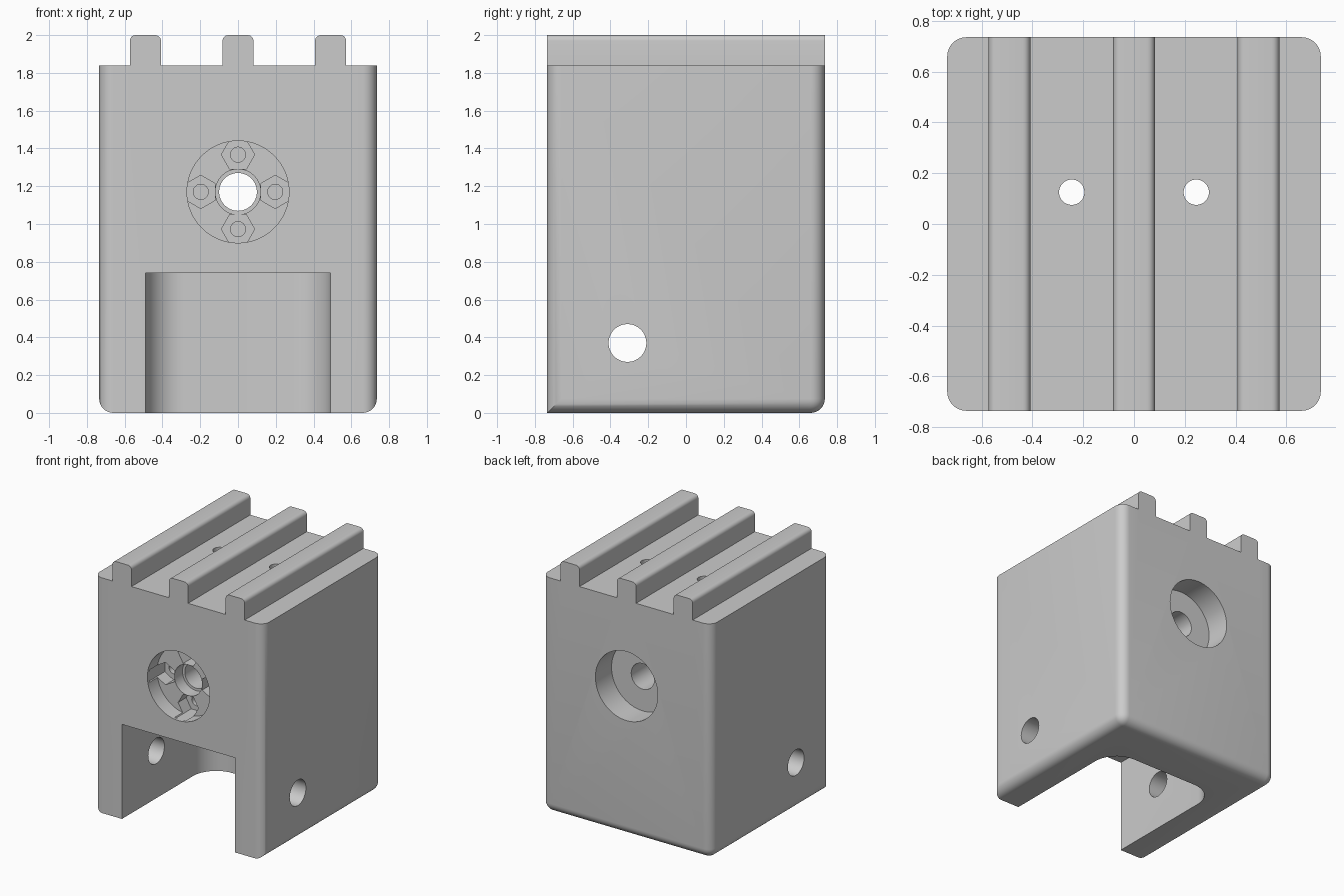
import bpy, bmesh, math
from mathutils import Matrix, Vector

if "Cube" in bpy.data.objects:
    bpy.data.objects.remove(bpy.data.objects["Cube"])

grey = bpy.data.materials.new("light grey")
grey.use_nodes = True
grey.diffuse_color = (0.6, 0.6, 0.6, 1)
grey.node_tree.nodes["Principled BSDF"].inputs["Base Color"].default_value = (0.6, 0.6, 0.6, 1)

HALF = 0.735     # half the body width and depth
DECK = 1.84      # height of the body without the ridges
BORE_Z = 1.17    # height of the main bore


def add_object(name, bm):
    mesh = bpy.data.meshes.new(name)
    bmesh.ops.recalc_face_normals(bm, faces=bm.faces)
    bm.to_mesh(mesh)
    bm.free()
    mesh.materials.append(grey)
    obj = bpy.data.objects.new(name, mesh)
    bpy.context.collection.objects.link(obj)
    return obj


def box(name, low, high, rounded, radius, segments=8):
    """Box whose edges chosen by rounded(midpoint) are filleted."""
    low, high = Vector(low), Vector(high)
    bm = bmesh.new()
    bmesh.ops.create_cube(bm, size=1)
    for v in bm.verts:
        v.co = (low + high) / 2 + Matrix.Diagonal(high - low) @ v.co
    edges = [e for e in bm.edges if rounded((e.verts[0].co + e.verts[1].co) / 2)]
    bmesh.ops.bevel(bm, geom=edges, offset=radius, segments=segments,
                    profile=0.5, affect='EDGES')
    return add_object(name, bm)


def drill(name, axis, start, depth, radius, sides=48, turn=0):
    """Prism or cylinder cutter running from start along the axis."""
    bm = bmesh.new()
    aim = Vector(axis).to_track_quat('Z', 'Y').to_matrix().to_4x4()
    place = (Matrix.Translation(start) @ aim @ Matrix.Rotation(turn, 4, 'Z')
             @ Matrix.Translation((0, 0, depth / 2)))
    bmesh.ops.create_cone(bm, cap_ends=True, segments=sides, radius1=radius,
                          radius2=radius, depth=depth, matrix=place)
    return add_object(name, bm)


def combine(target, other, operation):
    mod = target.modifiers.new(other.name, 'BOOLEAN')
    mod.operation = operation
    mod.solver = 'EXACT'
    mod.object = other
    bpy.context.view_layer.objects.active = target
    bpy.ops.object.modifier_apply(modifier=mod.name)
    bpy.data.objects.remove(other)


# Body: upright corners rounded, bottom rounded except along the front
def body_edge(mid):
    upright = abs(mid.z - DECK / 2) < 0.01
    return upright or (mid.z < 0.01 and mid.y > -HALF + 0.01)


body = box("mount_body", (-HALF, -HALF, 0), (HALF, HALF, DECK), body_edge, 0.075)

# Three ridges along the top
for x in (-0.49, 0, 0.49):
    ridge = box("top_ridge", (x - 0.082, -HALF, DECK - 0.05), (x + 0.082, HALF, 2),
                lambda m: m.z > 1.99 and abs(m.y) < 0.01, 0.03, 5)
    combine(body, ridge, 'UNION')

# Slot open to the front and the bottom, round at its inner corners
slot = box("slot_cutter", (-0.49, -1, -0.2), (0.49, 0.345, 0.74),
           lambda m: abs(m.z - 0.27) < 0.01 and m.y > 0.3, 0.2, 12)
combine(body, slot, 'DIFFERENCE')

# Round recesses in the front and the back, joined by a stepped bore
front, back = (0, -1, 0), (0, 1, 0)
cutters = [
    drill("front_recess", back, (0, -HALF - 0.1, BORE_Z), 0.22, 0.27, 64),
    drill("back_recess", front, (0, HALF + 0.1, BORE_Z), 0.3, 0.27, 64),
    drill("bore", back, (0, -1, BORE_Z), 2, 0.1),
    drill("bore_step", back, (0, -HALF, BORE_Z), 0.22, 0.12),
    drill("cross_hole", (1, 0, 0), (-1, -0.31, 0.37), 2, 0.1),
]

# Four hexagonal nut pockets with screw holes around the bore
for i in range(4):
    a = i * math.pi / 2
    x, z = 0.197 * math.cos(a), BORE_Z + 0.197 * math.sin(a)
    cutters.append(drill("nut_pocket", back, (x, -HALF + 0.02, z), 0.2, 0.088, 6, a))
    cutters.append(drill("screw_hole", back, (x, -HALF + 0.02, z), 1.1, 0.04, 24))

# Two holes from the deck down into the slot
for x in (-0.245, 0.245):
    cutters.append(drill("deck_hole", (0, 0, -1), (x, 0.125, 2.1), 1.6, 0.05, 32))

for cutter in cutters:
    combine(body, cutter, 'DIFFERENCE')

bpy.ops.object.select_all(action='DESELECT')
body.select_set(True)
bpy.context.view_layer.objects.active = body
bpy.ops.object.shade_smooth_by_angle(angle=math.radians(30))
